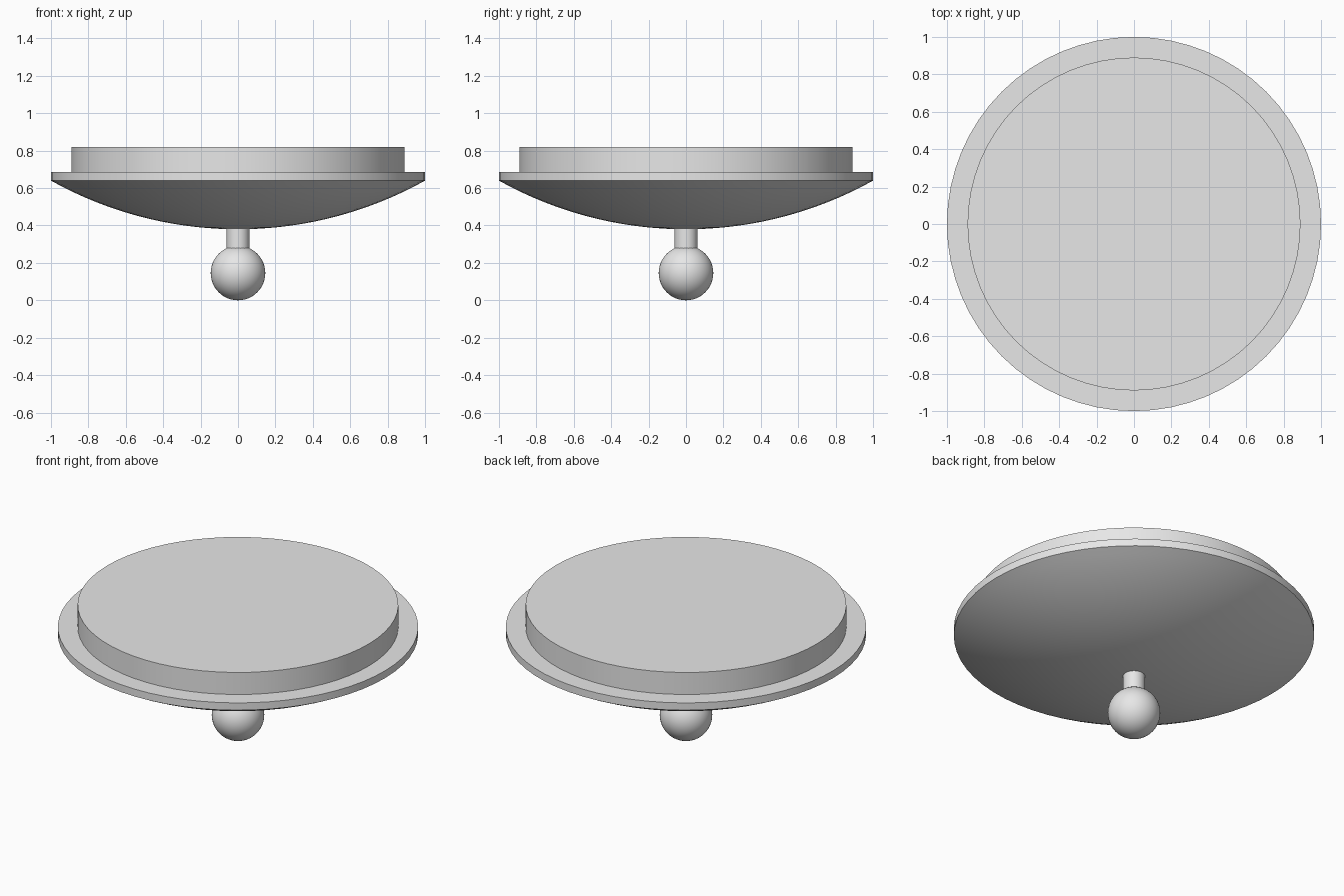
import bpy
import bmesh
import math

cube = bpy.data.objects.get("Cube")
if cube:
    bpy.data.objects.remove(cube, do_unlink=True)

SEGMENTS = 64

grey = bpy.data.materials.new("light grey")
grey.use_nodes = True
colour = (0.8, 0.8, 0.8, 1)
grey.diffuse_color = colour
grey.node_tree.nodes["Principled BSDF"].inputs["Base Color"].default_value = colour


def lathe(name, profile, segments=SEGMENTS):
    """Spin a bottom-to-top (radius, height) profile around the z axis."""
    bm = bmesh.new()
    verts = [bm.verts.new((r, 0, z)) for r, z in profile]
    edges = [bm.edges.new(pair) for pair in zip(verts, verts[1:])]
    bmesh.ops.spin(bm, geom=verts + edges, cent=(0, 0, 0), axis=(0, 0, 1),
                   angle=math.tau, steps=segments, use_duplicate=False)
    bmesh.ops.remove_doubles(bm, verts=bm.verts, dist=0.0001)
    # Close any open ends with flat caps
    bmesh.ops.holes_fill(bm, edges=[e for e in bm.edges if e.is_boundary], sides=0)
    bmesh.ops.recalc_face_normals(bm, faces=bm.faces)
    mesh = bpy.data.meshes.new(name)
    bm.to_mesh(mesh)
    bm.free()
    mesh.materials.append(grey)
    obj = bpy.data.objects.new(name, mesh)
    bpy.context.collection.objects.link(obj)
    bpy.ops.object.select_all(action="DESELECT")
    obj.select_set(True)
    bpy.context.view_layer.objects.active = obj
    bpy.ops.object.shade_smooth_by_angle(angle=math.radians(30))
    return obj


def arc(radius, centre_z, start, end, steps):
    """Points on a circle, with angles measured from straight down."""
    return [(radius * math.sin(a), centre_z - radius * math.cos(a))
            for a in (start + (end - start) * i / steps for i in range(steps + 1))]


# Shallow domed shade with an upright rim
rim_z, rim_top, dome_z = 0.64, 0.685, 0.38
depth = rim_z - dome_z
dome_radius = (1 + depth ** 2) / (2 * depth)
dome = arc(dome_radius, dome_z + dome_radius, 0, math.asin(1 / dome_radius), 20)
lathe("domed_shade", dome + [(1, rim_top)])

# Round mounting plate above the shade
lathe("mounting_plate", [(0.89, rim_top), (0.89, 0.82)])

# Short stem and the ball knob hanging from it
lathe("stem", [(0.061, 0.26), (0.061, 0.39)], 32)
lathe("ball_knob", arc(0.146, 0.146, 0, math.pi, 24), 48)
